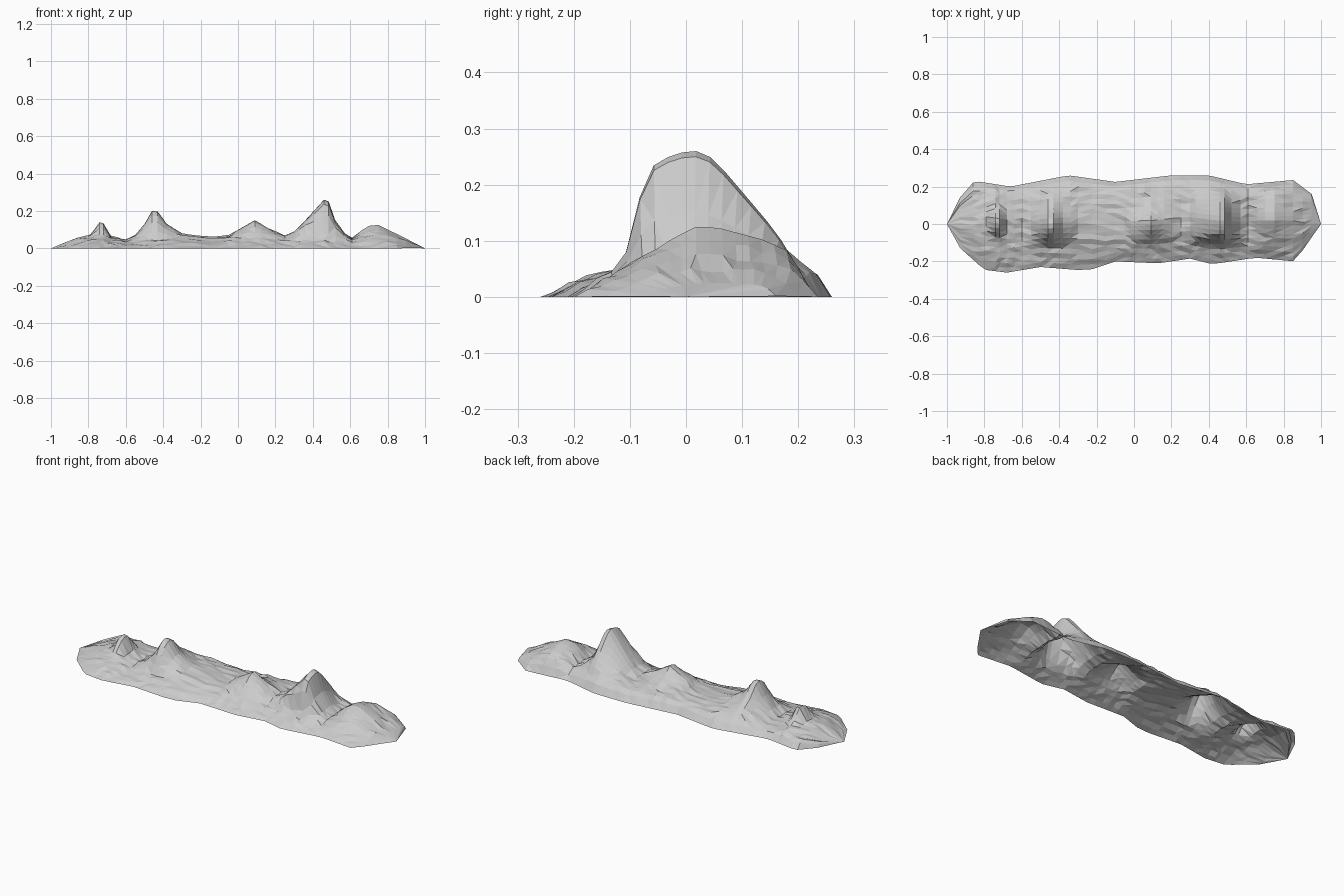
import bpy, bmesh, random

if "Cube" in bpy.data.objects:
    bpy.data.objects.remove(bpy.data.objects["Cube"])

random.seed(4)


def lerp(table, x):
    if x <= table[0][0]:
        return table[0][1]
    for (a, p), (b, q) in zip(table, table[1:]):
        if x <= b:
            return p + (q - p) * (x - a) / (b - a)
    return table[-1][1]


# Footprint edges seen from above
back = [(-1, 0), (-.95, .11), (-.9, .19), (-.85, .23), (-.66, .2), (-.35, .26), (-.1, .225),
        (.2, .26), (.4, .26), (.6, .212), (.85, .235), (.95, .16), (1, 0)]
front = [(-1, 0), (-.95, -.11), (-.8, -.245), (-.68, -.26), (-.5, -.23), (-.25, -.25),
         (-.1, -.2), (.13, -.21), (.3, -.185), (.42, -.215), (.65, -.18), (.86, -.2), (1, 0)]

# Skyline seen from the front, and the lower foothill level
ridge = [(-1, 0), (-.86, .055), (-.79, .075), (-.74, .14), (-.72, .135), (-.68, .065),
         (-.6, .045), (-.55, .07), (-.5, .13), (-.46, .2), (-.43, .197), (-.38, .13), (-.3, .08),
         (-.15, .06), (-.05, .07), (.02, .11), (.09, .15), (.16, .11), (.25, .07), (.3, .09),
         (.36, .15), (.46, .26), (.485, .25), (.52, .15), (.57, .08), (.61, .055), (.66, .095),
         (.7, .12), (.75, .125), (.8, .1), (.9, .05), (1, 0)]
foothill = [(-1, 0), (-.86, .05), (-.75, .065), (-.6, .045), (-.4, .07), (-.2, .06), (0, .068),
            (.25, .065), (.45, .075), (.61, .052), (.75, .07), (.9, .045), (1, 0)]
base_section = [(-1, 0), (-.73, .5), (-.4, .88), (0, 1), (.6, .95), (.85, .75), (1, 0)]

# Depth profile of each peak: (right end in x, section through y)
peaks = [
    (-.6, [(-.09, 0), (-.03, .8), (0, 1), (.03, 1), (.1, 0)]),
    (-.2, [(-.12, 0), (-.06, .8), (-.02, 1), (.02, 1), (.08, .5), (.19, 0)]),
    (.27, [(-.12, 0), (-.06, .6), (-.02, 1), (.02, 1), (.07, .4), (.14, 0)]),
    (.61, [(-.115, 0), (-.07, .87), (-.02, 1), (.03, 1), (.055, .9), (.12, .5), (.2, 0)]),
    (2, [(-.18, 0), (-.06, .4), (.015, 1), (.055, 1), (.17, .5), (.22, 0)]),
]


def height(x, y, u):
    low = lerp(foothill, x)
    section = next(s for end, s in peaks if x <= end)
    return low * lerp(base_section, u) + max(0, lerp(ridge, x) - low) * lerp(section, y)


# Stations follow the skyline, with wide gaps halved
xs = [-1]
for x, _ in ridge[1:]:
    if x - xs[-1] > .055:
        xs.append((x + xs[-1]) / 2)
    xs.append(x)

ROWS = 18
bm = bmesh.new()
grid = []
for x in xs:
    f, b = lerp(front, x), lerp(back, x)
    row = []
    for j in range(ROWS + 1):
        t = j / ROWS
        y = f + (b - f) * t
        z = height(x, y, 2 * t - 1)
        inner = 0 < j < ROWS and abs(x) < .95
        if inner and z < .09:
            z = max(.002, z + random.uniform(-.006, .004))
        row.append(bm.verts.new((x, y, z)))
    grid.append(row)
for a, c in zip(grid, grid[1:]):
    for j in range(ROWS):
        bm.faces.new((a[j], c[j], c[j + 1], a[j + 1]))
bmesh.ops.remove_doubles(bm, verts=bm.verts[:], dist=.0005)
bmesh.ops.triangulate(bm, faces=bm.faces[:])

# Open-bottomed faceted mountain shell
mesh = bpy.data.meshes.new("mountain_range")
bm.to_mesh(mesh)
bm.free()
bpy.context.collection.objects.link(bpy.data.objects.new("mountain_range", mesh))
